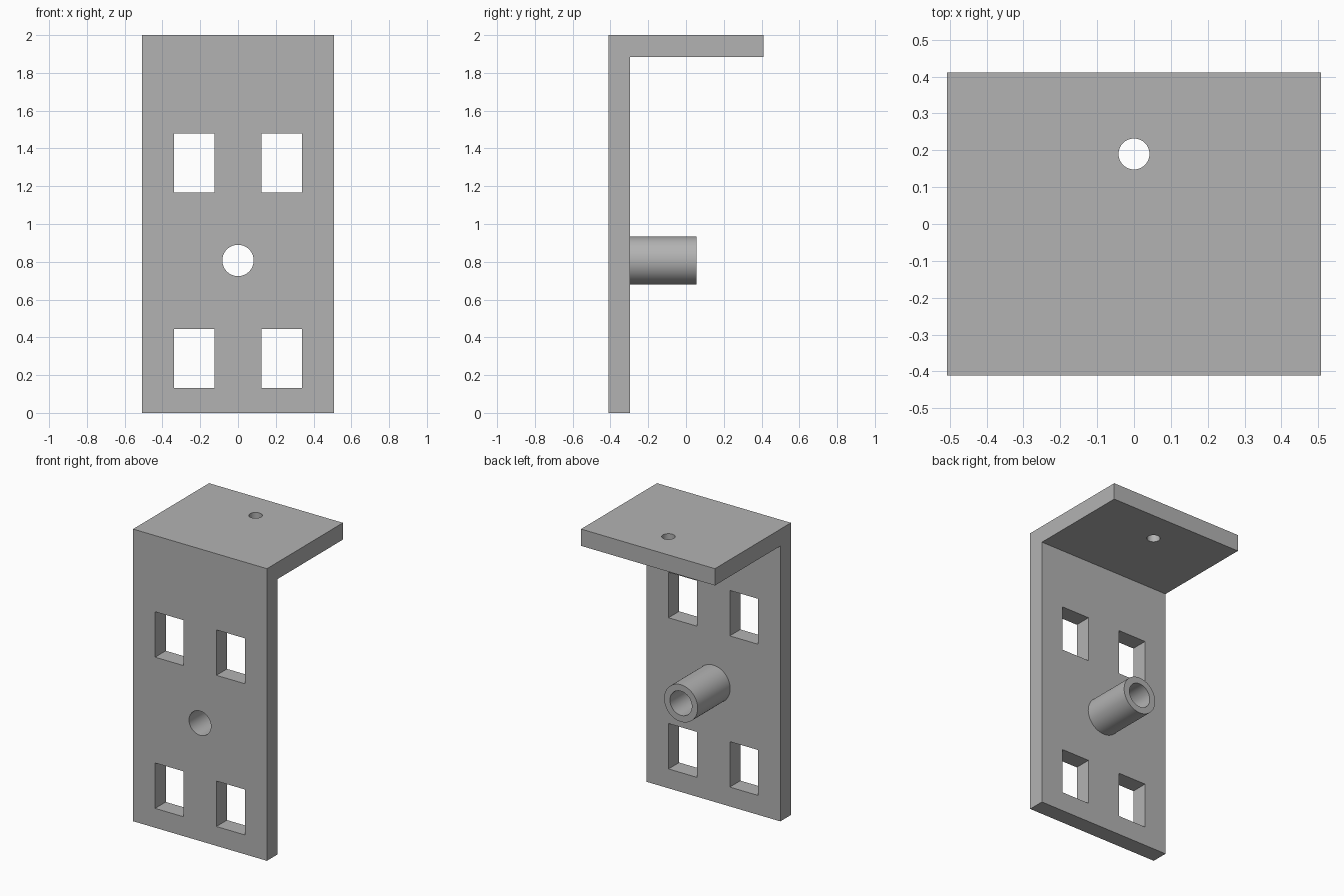
import bpy
import bmesh
import math

cube = bpy.data.objects.get("Cube")
if cube:
    bpy.data.objects.remove(cube, do_unlink=True)

HALF_W, HALF_D, HEIGHT, THICK = 0.507, 0.411, 2.0, 0.115
BACK = -HALF_D + THICK
TUBE_Z, TUBE_END, TUBE_R, BORE_R = 0.807, 0.055, 0.127, 0.083

steel = bpy.data.materials.new("grey_steel")
steel.use_nodes = True
colour = (0.45, 0.45, 0.45, 1)
steel.diffuse_color = colour
steel.node_tree.nodes["Principled BSDF"].inputs["Base Color"].default_value = colour


def add_object(name, bm):
    bmesh.ops.recalc_face_normals(bm, faces=bm.faces)
    mesh = bpy.data.meshes.new(name)
    bm.to_mesh(mesh)
    bm.free()
    mesh.materials.append(steel)
    obj = bpy.data.objects.new(name, mesh)
    bpy.context.collection.objects.link(obj)
    return obj


def activate(obj):
    bpy.ops.object.select_all(action="DESELECT")
    obj.select_set(True)
    bpy.context.view_layer.objects.active = obj


def box_cutter(x, z, width, height):
    bpy.ops.mesh.primitive_cube_add(size=1, location=(x, BACK - THICK / 2, z))
    obj = bpy.context.object
    obj.scale = (width, THICK * 2, height)
    return obj


def round_cutter(radius, depth, location, tilt=0):
    bpy.ops.mesh.primitive_cylinder_add(vertices=64, radius=radius, depth=depth,
                                        location=location, rotation=(tilt, 0, 0))
    return bpy.context.object


def cut(target, cutter):
    cutter.hide_render = True
    cutter.data.materials.append(steel)
    mod = target.modifiers.new("cut", "BOOLEAN")
    mod.operation = "DIFFERENCE"
    mod.solver = "EXACT"
    mod.object = cutter
    activate(target)
    bpy.ops.object.modifier_apply(modifier=mod.name)
    bpy.data.objects.remove(cutter, do_unlink=True)


# L-shaped bracket: side profile extruded across the width
bm = bmesh.new()
profile = [(-HALF_D, 0), (BACK, 0), (BACK, HEIGHT - THICK),
           (HALF_D, HEIGHT - THICK), (HALF_D, HEIGHT), (-HALF_D, HEIGHT)]
face = bm.faces.new([bm.verts.new((-HALF_W, y, z)) for y, z in profile])
side = bmesh.ops.extrude_face_region(bm, geom=[face])["geom"]
bmesh.ops.translate(bm, vec=(2 * HALF_W, 0, 0),
                    verts=[v for v in side if isinstance(v, bmesh.types.BMVert)])
bracket = add_object("bracket", bm)

# Four rectangular windows
for x in (-0.232, 0.232):
    for z in (0.288, 1.323):
        cut(bracket, box_cutter(x, z, 0.215, 0.311))

# Bore through the plate and small hole in the shelf
cut(bracket, round_cutter(BORE_R, THICK * 2, (0, BACK - THICK / 2, TUBE_Z), math.pi / 2))
cut(bracket, round_cutter(0.042, THICK * 2, (0, 0.19, HEIGHT - THICK / 2)))

# Hollow tube: ring section spun around the bore axis
bm = bmesh.new()
section = [(BORE_R, BACK), (TUBE_R, BACK), (TUBE_R, TUBE_END), (BORE_R, TUBE_END)]
verts = [bm.verts.new((r, y, TUBE_Z)) for r, y in section]
edges = [bm.edges.new((verts[i], verts[(i + 1) % 4])) for i in range(4)]
bmesh.ops.spin(bm, geom=verts + edges, cent=(0, 0, TUBE_Z), axis=(0, 1, 0),
               angle=2 * math.pi, steps=64, use_merge=True)
bmesh.ops.remove_doubles(bm, verts=bm.verts, dist=0.0001)
tube = add_object("tube", bm)

for obj in (bracket, tube):
    activate(obj)
    bpy.ops.object.shade_smooth_by_angle(angle=math.radians(30))
